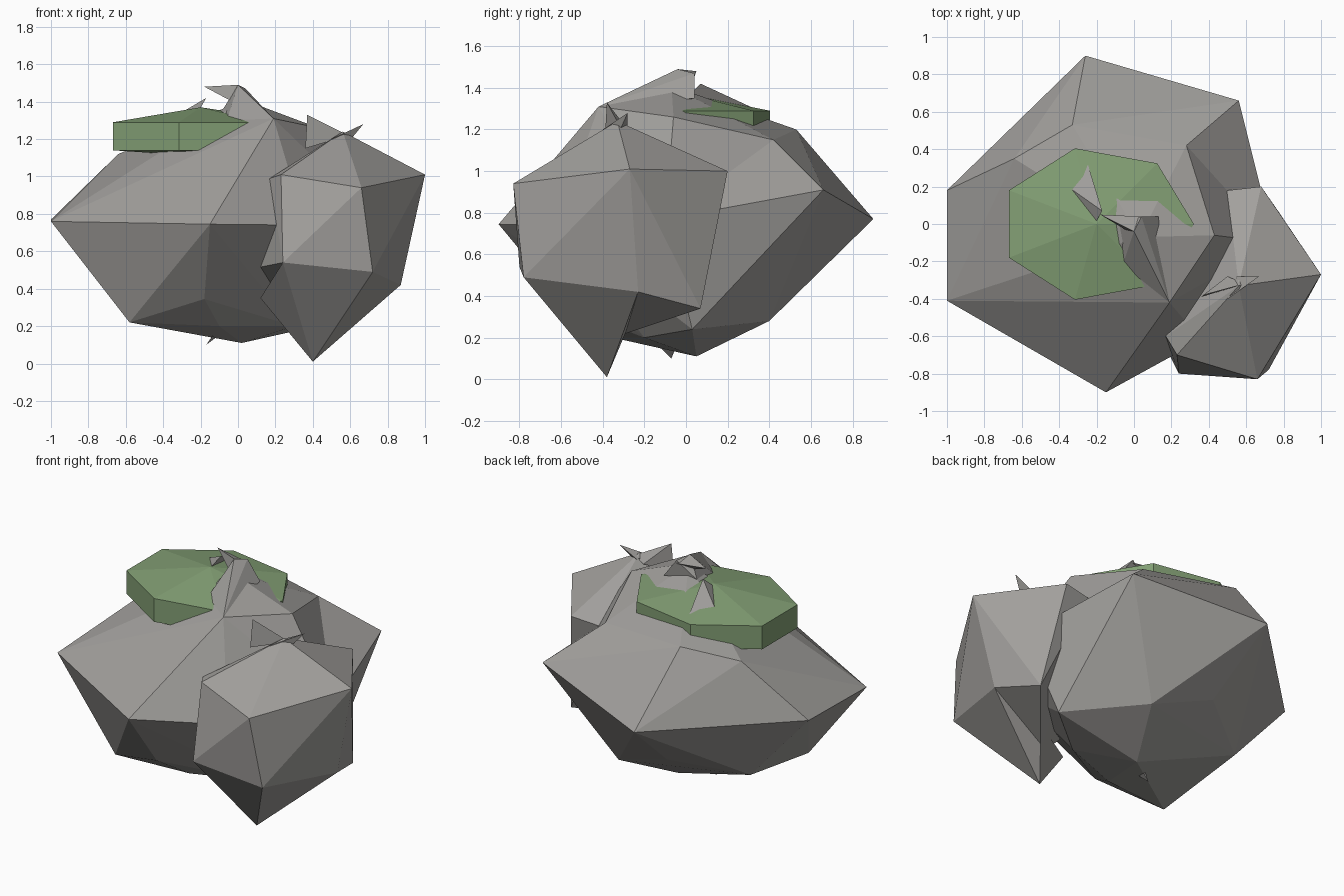
import bpy, bmesh, math
from mathutils import Vector

if "Cube" in bpy.data.objects:
    bpy.data.objects.remove(bpy.data.objects["Cube"])


def material(name, rgb):
    m = bpy.data.materials.new(name)
    m.diffuse_color = (*rgb, 1)
    m.use_nodes = True
    m.node_tree.nodes["Principled BSDF"].inputs["Base Color"].default_value = m.diffuse_color
    return m


STONE = material("grey stone", (0.36, 0.35, 0.335))
MOSS = material("moss green", (0.225, 0.345, 0.175))


def add_object(name, bm, mat):
    bmesh.ops.recalc_face_normals(bm, faces=bm.faces)
    me = bpy.data.meshes.new(name)
    bm.to_mesh(me)
    bm.free()
    me.materials.append(mat)
    ob = bpy.data.objects.new(name, me)
    bpy.context.collection.objects.link(ob)
    return ob


def hull(name, corners, mat=STONE, flip=None):
    """Chiselled block: convex hull around its corners; flip turns one ridge into a valley."""
    bm = bmesh.new()
    for c in corners:
        bm.verts.new(c)
    bmesh.ops.convex_hull(bm, input=bm.verts)
    loose = [v for v in bm.verts if not v.link_faces]
    bmesh.ops.delete(bm, geom=loose, context='VERTS')
    if flip:
        a, b = (min(bm.verts, key=lambda v: (v.co - Vector(p)).length) for p in flip)
        ridge = [e for e in bm.edges if a in e.verts and b in e.verts]
        if ridge:
            bmesh.ops.rotate_edges(bm, edges=ridge, use_ccw=False)
    return add_object(name, bm, mat)


# Large boulder
hull("large_boulder", [
    (-1, .18, .77), (-1, -.41, .76), (-.15, -.9, .745), (.36, -.62, .74),
    (.75, -.1, .77), (.56, .66, .91), (-.26, .9, .77),
    (.19, -.42, 1.31), (.43, -.06, 1.26), (.28, .42, 1.15),
    (-.33, .53, 1.2), (-.64, .35, 1.12), (.03, -.07, 1.41),
    (-.58, -.42, .22), (-.18, -.57, .345), (-.6, .2, .32), (-.2, .48, .42),
    (.2, .4, .28), (.6, .03, .24), (.02, .05, .11), (-.1, -.35, .2), (.3, -.2, .2)],
    flip=((.43, -.06, 1.26), (.56, .66, .91)))

# Small boulder leaning at the front right, with a pointed foot
hull("small_boulder", [
    (.66, -.83, .94), (1, -.27, 1.01), (.68, .2, 1.0), (.5, .18, .98),
    (.23, -.7, 1.01), (.17, -.6, .99), (.24, -.8, .54), (.72, -.78, .49),
    (.87, -.23, .42), (.09, -.5, .51), (.77, .07, .34),
    (.42, -.35, .2), (.56, -.33, 1.24)])
hull("small_boulder_foot", [
    (.4, -.38, .01), (.24, -.8, .54), (.72, -.78, .49), (.87, -.23, .42),
    (.12, -.5, .35), (.5, -.25, .32)])

# Thin stone splinters at the peaks and underside
splinters = {
    "peak_crest": [(0, -.04, 1.49), (.04, .04, 1.47), (.19, -.42, 1.31),
                   (-.06, -.22, 1.3), (.13, .04, 1.35), (-.08, .0, 1.36)],
    "peak_splinter": [(-.18, .05, 1.48), (0, -.04, 1.49), (.04, .04, 1.45), (-.03, -.04, 1.4)],
    "moss_splinter": [(-.25, .33, 1.3), (-.34, .19, 1.32), (-.21, 0, 1.35), (-.17, .07, 1.42)],
    "small_peak_splinter": [(.37, -.38, 1.33), (.36, -.39, 1.15), (.59, -.32, 1.22), (.5, -.28, 1.2)],
    "small_side_splinter": [(.67, -.28, 1.28), (.5, -.4, 1.2), (.55, -.28, 1.22), (.58, -.33, 1.17)],
    "lower_splinter": [(-.17, -.07, .1), (-.08, -.2, .23), (.1, 0, .3), (0, 0, .28)],
}
for name, pts in splinters.items():
    hull(name, pts)

# Seven-sided moss cap with a slightly domed top
bm = bmesh.new()
centre = Vector((-.2, 0, 0))
rings = []
for z in (1.14, 1.29):
    rings.append([bm.verts.new((centre.x + .52 * math.cos(math.tau * i / 7),
                                .415 * math.sin(math.tau * i / 7), z)) for i in range(7)])
apex = bm.verts.new((-.2, 0, 1.37))
base = bm.verts.new((-.22, 0, 1.11))
for i in range(7):
    j = (i + 1) % 7
    bm.faces.new((rings[0][i], rings[0][j], rings[1][j], rings[1][i]))
    bm.faces.new((rings[1][i], rings[1][j], apex))
    bm.faces.new((rings[0][j], rings[0][i], base))
add_object("moss_cap", bm, MOSS)
